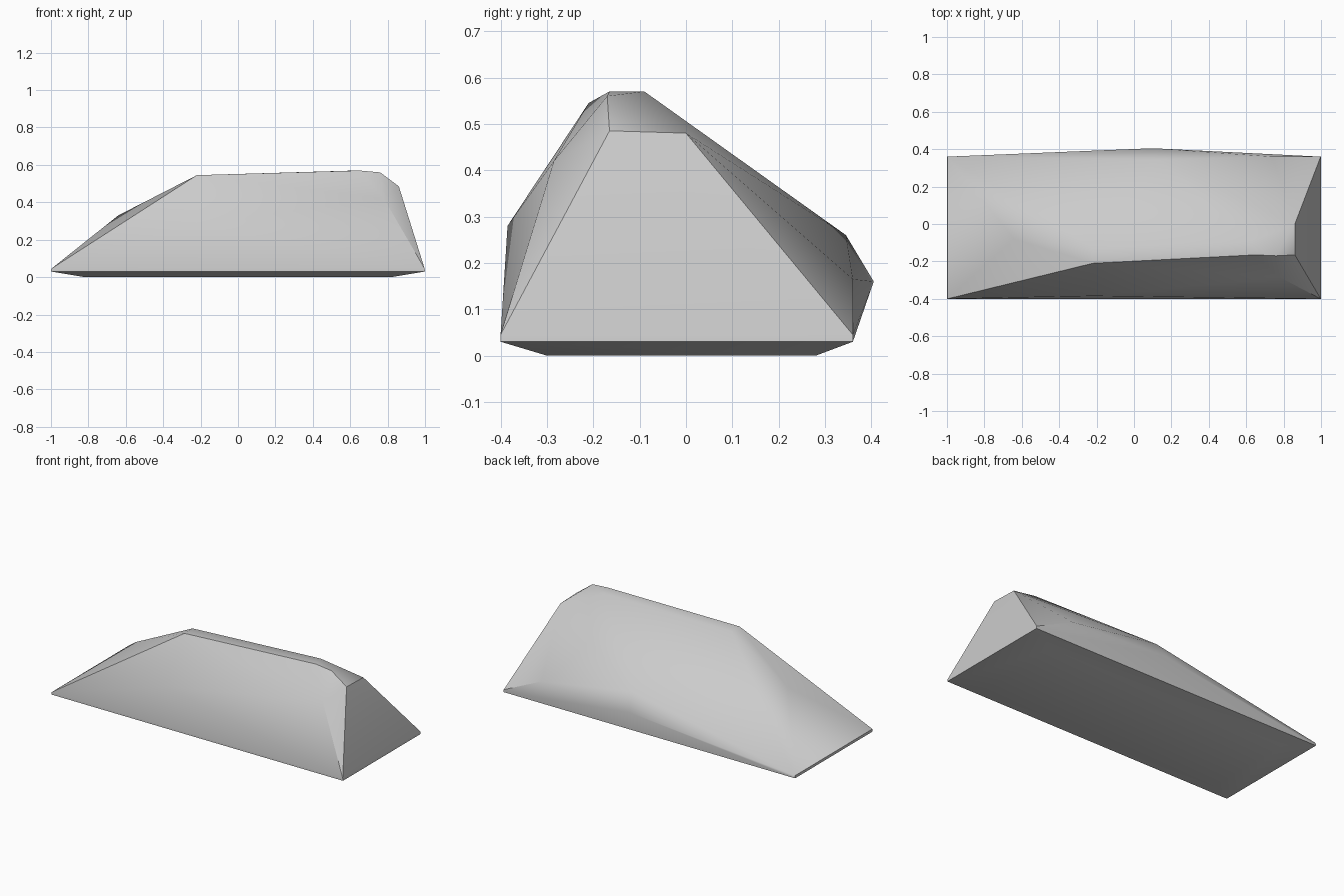
import bpy
import bmesh
import math

# Remove the default cube
cube = bpy.data.objects.get("Cube")
if cube:
    bpy.data.objects.remove(cube, do_unlink=True)

# Stone colour
stone = bpy.data.materials.new("stone_grey")
stone.use_nodes = True
GREY = (0.6, 0.6, 0.6, 1.0)
stone.diffuse_color = GREY
stone.node_tree.nodes["Principled BSDF"].inputs["Base Color"].default_value = GREY


def ring(half_x, front, back, z):
    """Four corners of a level rectangle."""
    return [(x, y, z) for x in (-half_x, half_x) for y in (front, back)]


# Undercut foot, and the thin rim around it
points = ring(0.82, -0.30, 0.28, 0.0)
points += ring(1.0, -0.40, 0.36, 0.03)
points += ring(0.998, -0.40, 0.36, 0.045)

# Crest, sloping shoulder and steep end
points += [
    (-0.64, -0.08, 0.33),
    (-0.22, -0.21, 0.545), (-0.22, -0.13, 0.545),
    (0.65, -0.165, 0.57), (0.63, -0.09, 0.57),
    (0.76, -0.17, 0.56),
    (0.86, -0.165, 0.485), (0.86, 0.0, 0.48),
]

# Bulges on the front and back slopes
points += [
    (-0.22, -0.385, 0.28), (0.78, -0.285, 0.42),
    (0.13, 0.345, 0.26), (0.10, 0.405, 0.16), (0.74, 0.36, 0.165),
]

# Wrap the points in one faceted hull
bm = bmesh.new()
for p in points:
    bm.verts.new(p)
bmesh.ops.convex_hull(bm, input=bm.verts[:])
loose = [v for v in bm.verts if not v.link_faces]
bmesh.ops.delete(bm, geom=loose, context="VERTS")
bmesh.ops.dissolve_limit(bm, angle_limit=math.radians(0.5),
                         verts=bm.verts[:], edges=bm.edges[:])
bmesh.ops.recalc_face_normals(bm, faces=bm.faces[:])
mesh = bpy.data.meshes.new("boulder")
bm.to_mesh(mesh)
bm.free()
mesh.materials.append(stone)

boulder = bpy.data.objects.new("boulder", mesh)
bpy.context.collection.objects.link(boulder)

# Soft slopes with crisp ridges
bpy.ops.object.select_all(action="DESELECT")
boulder.select_set(True)
bpy.context.view_layer.objects.active = boulder
bpy.ops.object.shade_smooth_by_angle(angle=math.radians(35))
